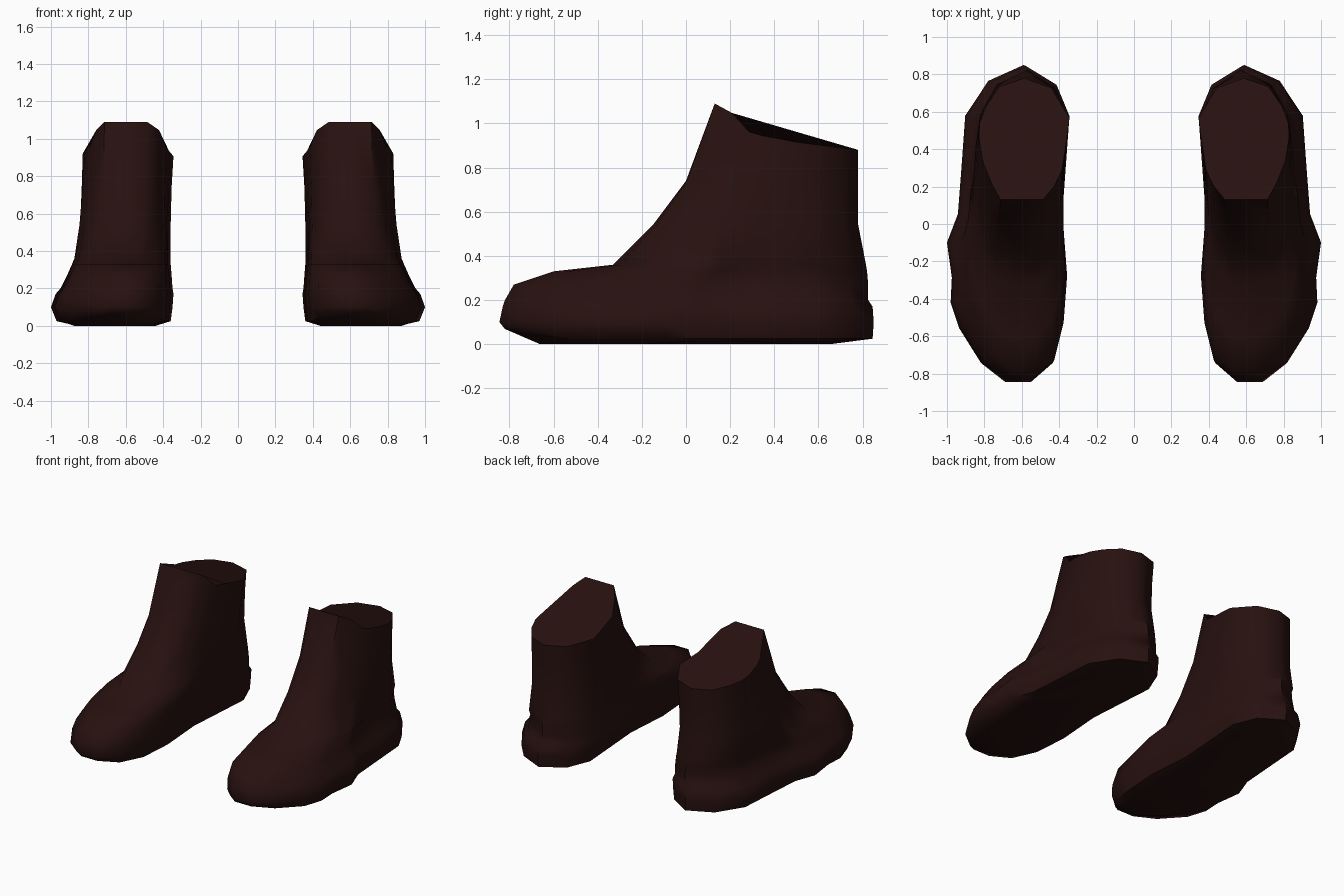
import bpy
import bmesh
import math

default = bpy.data.objects.get("Cube")
if default:
    bpy.data.objects.remove(default, do_unlink=True)

# Dark brown leather
leather = bpy.data.materials.new("dark_brown_leather")
leather.use_nodes = True
colour = (0.02, 0.0055, 0.005, 1)
leather.diffuse_color = colour
shader = leather.node_tree.nodes["Principled BSDF"]
shader.inputs["Base Color"].default_value = colour
shader.inputs["Roughness"].default_value = 0.9

# Unit outlines (across: inner to outer, along: toe to heel), point for point
FOOT = [(.31, 0), (.13, .06), (.05, .18), (.02, .33), (.06, .53), (0, .84),
        (.11, .94), (.37, 1), (.66, .95), (.85, .84), (.88, .68), (.91, .53),
        (1, .44), (.96, .33), (.97, .25), (.9, .17), (.72, .06), (.52, 0)]
SHAFT = [(.29, 0), (.16, .12), (.08, .25), (.05, .4), (.02, .55), (0, .67),
         (.2, .92), (.5, 1), (.77, .93), (.92, .77), (.99, .63), (1, .52),
         (.98, .42), (.96, .33), (.92, .24), (.85, .12), (.76, 0), (.52, 0)]

# Levels: height, toe y, heel y, inner x, outer x, blend from foot to shaft
LEVELS = [
    (.1, -.845, .85, .35, 1, 0),
    (.17, -.83, .845, .345, .975, 0),
    (.2, -.82, .825, .35, .95, .05),
    (.27, -.78, .825, .355, .915, .1),
    (.33, -.6, .82, .36, .89, .25),
    (.36, -.33, .815, .36, .88, .5),
    (.54, -.15, .78, .36, .855, .75),
    (.74, 0, .78, .355, .84, .9),
]

# Height of the collar along y, rising to the tongue
COLLAR = [(.13, 1.09), (.24, 1.03), (.29, .955), (.5, .915), (.78, .88)]


def collar_height(y):
    for (y0, z0), (y1, z1) in zip(COLLAR, COLLAR[1:]):
        if y <= y1:
            return z0 + (z1 - z0) * (y - y0) / (y1 - y0)
    return COLLAR[-1][1]


def sole_edge_height(y):
    return .025 + .2 * max(0, -.6 - y)


def sole_height(y):
    return .02 * max(0, 1 - abs(y - .15) / .35)


def add_ring(bm, side, height, toe, heel, inner, outer, blend):
    """Add one outline; height is a function of y."""
    ring = []
    for foot, shaft in zip(FOOT, SHAFT):
        across = foot[0] + (shaft[0] - foot[0]) * blend
        along = foot[1] + (shaft[1] - foot[1]) * blend
        x = inner + (outer - inner) * across
        y = toe + (heel - toe) * along
        ring.append(bm.verts.new((side * x, y, height(y))))
    return ring


def make_boot(name, side):
    bm = bmesh.new()
    # Sole, foot and shaft outlines from the ground up
    rings = [add_ring(bm, side, sole_height, -.66, .65, .43, .89, 0),
             add_ring(bm, side, sole_edge_height, -.82, .845, .36, .97, 0)]
    for z, *shape in LEVELS:
        rings.append(add_ring(bm, side, lambda y, z=z: z, *shape))
    rings.append(add_ring(bm, side, collar_height, .13, .78, .345, .83, 1))

    # Skin between neighbouring outlines
    for low, high in zip(rings, rings[1:]):
        for i in range(len(low)):
            j = (i + 1) % len(low)
            bm.faces.new((low[i], low[j], high[j], high[i]))

    # Closed underside and closed collar
    bm.faces.new(rings[0])
    bm.faces.new(rings[-1])
    bmesh.ops.recalc_face_normals(bm, faces=bm.faces)

    mesh = bpy.data.meshes.new(name)
    bm.to_mesh(mesh)
    bm.free()
    mesh.materials.append(leather)
    boot = bpy.data.objects.new(name, mesh)
    bpy.context.collection.objects.link(boot)

    # Smooth leather with crisp sole and collar edges
    bpy.ops.object.select_all(action='DESELECT')
    boot.select_set(True)
    bpy.context.view_layer.objects.active = boot
    bpy.ops.object.shade_smooth_by_angle(angle=math.radians(55))


make_boot("left_boot", 1)
make_boot("right_boot", -1)
